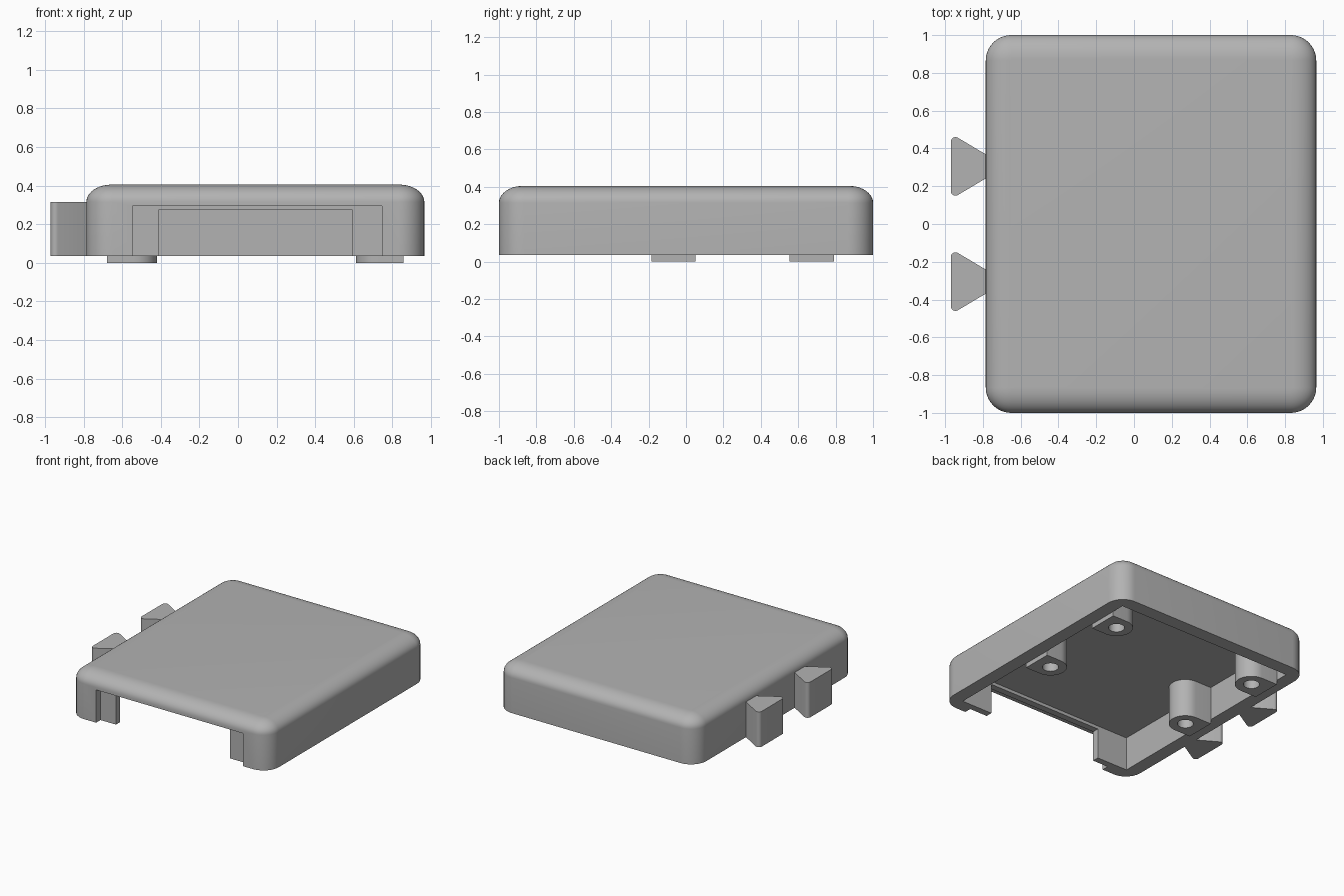
import bpy, bmesh
from math import sin, cos, pi

cube = bpy.data.objects.get("Cube")
if cube:
    bpy.data.objects.remove(cube, do_unlink=True)

GREY = (0.45, 0.45, 0.45, 1)
mat = bpy.data.materials.new("plain grey")
mat.use_nodes = True
mat.diffuse_color = GREY
mat.node_tree.nodes["Principled BSDF"].inputs["Base Color"].default_value = GREY

# Main dimensions
LEFT, RIGHT, FRONT, BACK = 0.965, -0.785, -1.0, 1.0
RIM, TOP = 0.035, 0.405
WALL, CEILING = 0.107, 0.3


def arc(cx, cy, r, a0, a1, n=10):
    return [(cx + r * cos(a0 + (a1 - a0) * i / n),
             cy + r * sin(a0 + (a1 - a0) * i / n)) for i in range(n + 1)]


def rectangle(x0, x1, y0, y1):
    return [(x0, y0), (x1, y0), (x1, y1), (x0, y1)]


def rounded_rectangle(x0, x1, y0, y1, r):
    return (arc(x1 - r, y1 - r, r, 0, pi / 2) + arc(x0 + r, y1 - r, r, pi / 2, pi)
            + arc(x0 + r, y0 + r, r, pi, 1.5 * pi) + arc(x1 - r, y0 + r, r, 1.5 * pi, 2 * pi))


def loft(name, rings):
    """Closed solid through a stack of (outline, height) rings."""
    bm = bmesh.new()
    loops = [[bm.verts.new((x, y, z)) for x, y in pts] for pts, z in rings]
    for low, high in zip(loops, loops[1:]):
        for i in range(len(low)):
            j = (i + 1) % len(low)
            bm.faces.new((low[i], low[j], high[j], high[i]))
    bm.faces.new(loops[0][::-1])
    bm.faces.new(loops[-1])
    bmesh.ops.recalc_face_normals(bm, faces=bm.faces)
    mesh = bpy.data.meshes.new(name)
    bm.to_mesh(mesh)
    bm.free()
    mesh.materials.append(mat)
    ob = bpy.data.objects.new(name, mesh)
    bpy.context.collection.objects.link(ob)
    return ob


def prism(name, pts, z0, z1):
    return loft(name, [(pts, z0), (pts, z1)])


def select(ob):
    bpy.ops.object.select_all(action="DESELECT")
    ob.select_set(True)
    bpy.context.view_layer.objects.active = ob


def cut(ob, cutter):
    mod = ob.modifiers.new("cut", "BOOLEAN")
    mod.operation, mod.solver, mod.object = "DIFFERENCE", "EXACT", cutter
    select(ob)
    bpy.ops.object.modifier_apply(modifier=mod.name)
    bpy.data.objects.remove(cutter, do_unlink=True)


def smooth(ob):
    select(ob)
    bpy.ops.object.shade_smooth_by_angle(angle=pi / 6)


# Cover: rounded box with a softly curved top edge
CORNER, ROUND_IN, ROUND_UP, STEPS = 0.135, 0.13, 0.09, 10
rings = [(rounded_rectangle(RIGHT, LEFT, FRONT, BACK, CORNER), RIM)]
for i in range(STEPS + 1):
    a = pi / 2 * i / STEPS
    d = ROUND_IN * (1 - cos(a))
    rings.append((rounded_rectangle(RIGHT + d, LEFT - d, FRONT + d, BACK - d, CORNER - d),
                  TOP - ROUND_UP * (1 - sin(a))))
cover = loft("cover", rings)

# Hollow underside, then the stepped opening through the front wall
in_left, in_right = LEFT - WALL, RIGHT + WALL
cut(cover, prism("cavity", rectangle(in_right, in_left, FRONT + WALL, BACK - WALL), -0.1, CEILING))
cut(cover, prism("opening", rectangle(-0.41, 0.59, -1.1, -0.85), -0.1, 0.275))
cut(cover, prism("recess", rectangle(-0.545, 0.745, -1.1, -0.945), -0.1, 0.295))
smooth(cover)

# Screw posts: half round towards the middle, square towards the side wall
POST = 0.118
for side, wall_x, cx in (("left", in_left, 0.728), ("right", in_right, -0.538)):
    for place, cy in (("front", -0.067), ("back", 0.672)):
        if side == "left":
            pts = arc(cx, cy, POST, pi / 2, 1.5 * pi, 20)
            pts += [(wall_x, cy - POST), (wall_x, cy + POST)]
        else:
            pts = arc(cx, cy, POST, -pi / 2, pi / 2, 20)
            pts += [(wall_x, cy + POST), (wall_x, cy - POST)]
        post = prism(f"screw_post_{place}_{side}", pts, 0, CEILING + 0.01)
        hole = arc(cx, cy, 0.058, 0, 2 * pi, 28)[:-1]
        cut(post, prism("screw_hole", hole, -0.1, 0.25))
        smooth(post)

# Dovetail tabs on the right side, with rounded outer corners
R, TIP = 0.025, -0.97
for place, cy in (("front", -0.305), ("back", 0.305)):
    half = arc(TIP + R, 0.130, R, pi / 3, pi, 6)
    upper = [(RIGHT + 0.01, 0.058), (RIGHT, 0.064)] + half
    pts = [(x, cy + y) for x, y in upper] + [(x, cy - y) for x, y in reversed(upper)]
    smooth(prism(f"dovetail_tab_{place}", pts, RIM, 0.315))
